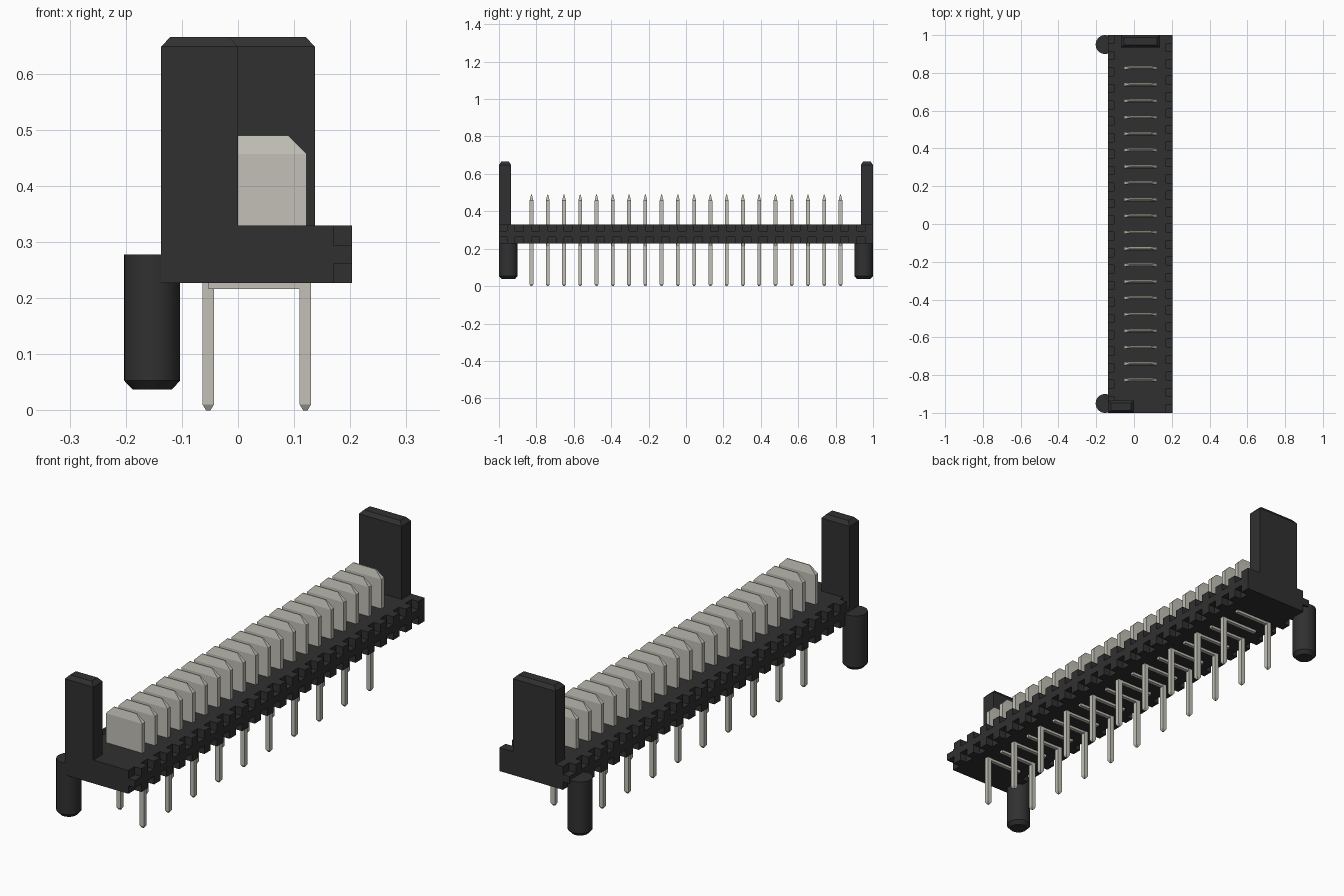
import bpy, bmesh
from mathutils import Matrix, Vector

cube = bpy.data.objects.get("Cube")
if cube:
    bpy.data.objects.remove(cube)


def make_material(name, colour):
    m = bpy.data.materials.new(name)
    m.use_nodes = True
    m.diffuse_color = (*colour, 1)
    m.node_tree.nodes["Principled BSDF"].inputs["Base Color"].default_value = (*colour, 1)
    return m


BLACK = make_material("black plastic", (0.03, 0.03, 0.03))
METAL = make_material("pale metal", (0.54, 0.53, 0.47))


def finish(name, bm, material):
    bmesh.ops.recalc_face_normals(bm, faces=bm.faces)
    mesh = bpy.data.meshes.new(name)
    bm.to_mesh(mesh)
    bm.free()
    mesh.materials.append(material)
    obj = bpy.data.objects.new(name, mesh)
    bpy.context.collection.objects.link(obj)
    return obj


def add_box(bm, x, y, z):
    """Box between ranges; returns its vertices."""
    size = Vector((x[1] - x[0], y[1] - y[0], z[1] - z[0]))
    mid = Vector((sum(x) / 2, sum(y) / 2, sum(z) / 2))
    mat = Matrix.Translation(mid) @ Matrix.Diagonal((*size, 1))
    return bmesh.ops.create_cube(bm, size=1, matrix=mat)["verts"]


def add_tapered(bm, x, y, z, inset_x, inset_y, height, end=1):
    """Box with a chamfered cap on its top (end=1) or bottom (end=-1)."""
    verts = add_box(bm, x, y, z)
    faces = {f for v in verts for f in v.link_faces}
    cap = max(faces, key=lambda f: end * f.calc_center_median().z)
    middle = cap.calc_center_median()
    new = bmesh.ops.extrude_face_region(bm, geom=[cap])["geom"]
    bmesh.ops.delete(bm, geom=[cap], context="FACES")
    for v in (g for g in new if isinstance(g, bmesh.types.BMVert)):
        v.co.x -= inset_x if v.co.x > middle.x else -inset_x
        v.co.y -= inset_y if v.co.y > middle.y else -inset_y
        v.co.z += end * height


# Base bar with a continuous rib and notched teeth along both long edges
LOW, HIGH = 0.227, 0.329
RIB = (0.262, 0.294)
STEP = 2 / 46
bm = bmesh.new()
add_box(bm, (-0.105, 0.17), (-1, 1), (LOW, HIGH))
for x, first in (((0.17, 0.203), 1), ((-0.137, -0.105), 0)):
    add_box(bm, x, (-1, 1), RIB)
    for k in range(first, 46, 2):
        y = (-1 + k * STEP, -1 + (k + 1) * STEP)
        add_box(bm, x, y, (LOW, RIB[0]))
        add_box(bm, x, y, (RIB[1], HIGH))
finish("base_bar", bm, BLACK)

# Upright guide at each end
for name, x, y in (("front_guide", (-0.137, 0), (-1, -0.935)),
                   ("back_guide", (-0.07, 0.137), (0.935, 1))):
    bm = bmesh.new()
    add_tapered(bm, x, y, (RIB[1], 0.648), 0.016, 0.012, 0.017)
    finish(name, bm, BLACK)

# Round locating posts with chamfered lower ends
for name, y in (("front_post", -0.95), ("back_post", 0.95)):
    bm = bmesh.new()
    for top, bottom, r_low in ((0.278, 0.053, 0.05), (0.053, 0.037, 0.035)):
        mat = Matrix.Translation((-0.153, y, (top + bottom) / 2))
        bmesh.ops.create_cone(bm, cap_ends=True, segments=32, radius1=r_low,
                              radius2=0.05, depth=top - bottom, matrix=mat)
    post = finish(name, bm, BLACK)
    bpy.ops.object.select_all(action="DESELECT")
    post.select_set(True)
    bpy.context.view_layer.objects.active = post
    bpy.ops.object.shade_smooth_by_angle()

# Contact blades, each with a cross bar below and one leg on alternate sides
blades, bars, legs = bmesh.new(), bmesh.new(), bmesh.new()
HALF = 0.01
for i in range(20):
    y = (i - 9.5) * 2 * STEP
    span = (y - HALF, y + HALF)
    add_tapered(blades, (-0.054, 0.122), span, (0.32, 0.457), 0.033, 0.008, 0.033)
    add_box(bars, (-0.053, 0.12), (y - 0.008, y + 0.008), (0.216, 0.23))
    x = 0.12 if i % 2 == 0 else -0.053
    add_tapered(legs, (x - HALF, x + HALF), span, (0.01, 0.23), 0.006, 0.006, 0.01, -1)
finish("contact_blades", blades, METAL)
finish("cross_bars", bars, METAL)
finish("solder_legs", legs, METAL)
